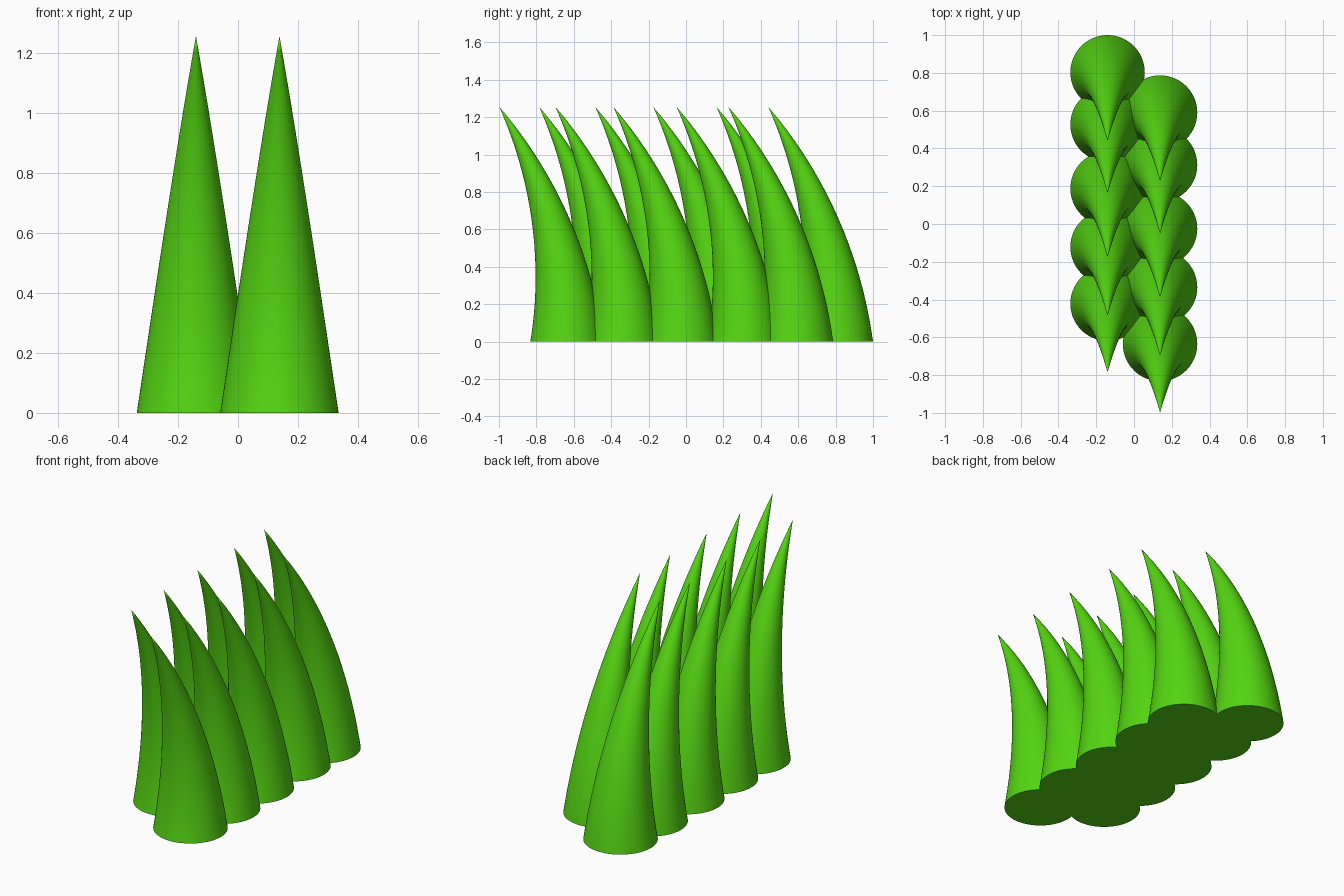
import bpy, bmesh, math

if "Cube" in bpy.data.objects:
    bpy.data.objects.remove(bpy.data.objects["Cube"])

SIDES, RINGS = 64, 24
BASE_R = 0.197
ANGLE = 0.563            # total forward bend of a blade
BEND_R = 1.255 / math.sin(ANGLE)

green = bpy.data.materials.new("grass_green")
green.diffuse_color = (0.09, 0.67, 0.006, 1)
green.use_nodes = True
green.node_tree.nodes["Principled BSDF"].inputs["Base Color"].default_value = green.diffuse_color


def blade_mesh():
    """Round tapered cone whose spine follows an arc towards -y."""
    bm = bmesh.new()
    rings = []
    for i in range(RINGS):
        t = i / RINGS
        a, r = ANGLE * t, BASE_R * (1 - t)
        cy, cz = -BEND_R * (1 - math.cos(a)), BEND_R * math.sin(a)
        ring = []
        for k in range(SIDES):
            p = 2 * math.pi * k / SIDES
            u, v = r * math.cos(p), r * math.sin(p)
            ring.append(bm.verts.new((u, cy + v * math.cos(a), cz + v * math.sin(a))))
        rings.append(ring)
    tip = bm.verts.new((0, -BEND_R * (1 - math.cos(ANGLE)), BEND_R * math.sin(ANGLE)))
    for k in range(SIDES):
        n = (k + 1) % SIDES
        for lo, hi in zip(rings, rings[1:]):
            bm.faces.new((lo[k], lo[n], hi[n], hi[k]))
        bm.faces.new((rings[-1][k], rings[-1][n], tip))
    bm.faces.new(rings[0][::-1])
    # smooth sides, sharp flat base
    for f in bm.faces:
        f.smooth = len(f.verts) <= 4
    for e in bm.edges:
        if any(len(f.verts) > 4 for f in e.link_faces):
            e.smooth = False
    me = bpy.data.meshes.new("grass_blade")
    bm.to_mesh(me)
    bm.free()
    me.materials.append(green)
    return me


# two staggered rows of identical blades
mesh = blade_mesh()
row_y = (0.803, 0.526, 0.188, -0.122, -0.422)
for side, x, shift in (("left", -0.14, 0), ("right", 0.138, -0.213)):
    for i, y in enumerate(row_y, 1):
        ob = bpy.data.objects.new(f"grass_blade_{side}_{i}", mesh)
        ob.location = (x, y + shift, 0)
        bpy.context.collection.objects.link(ob)
